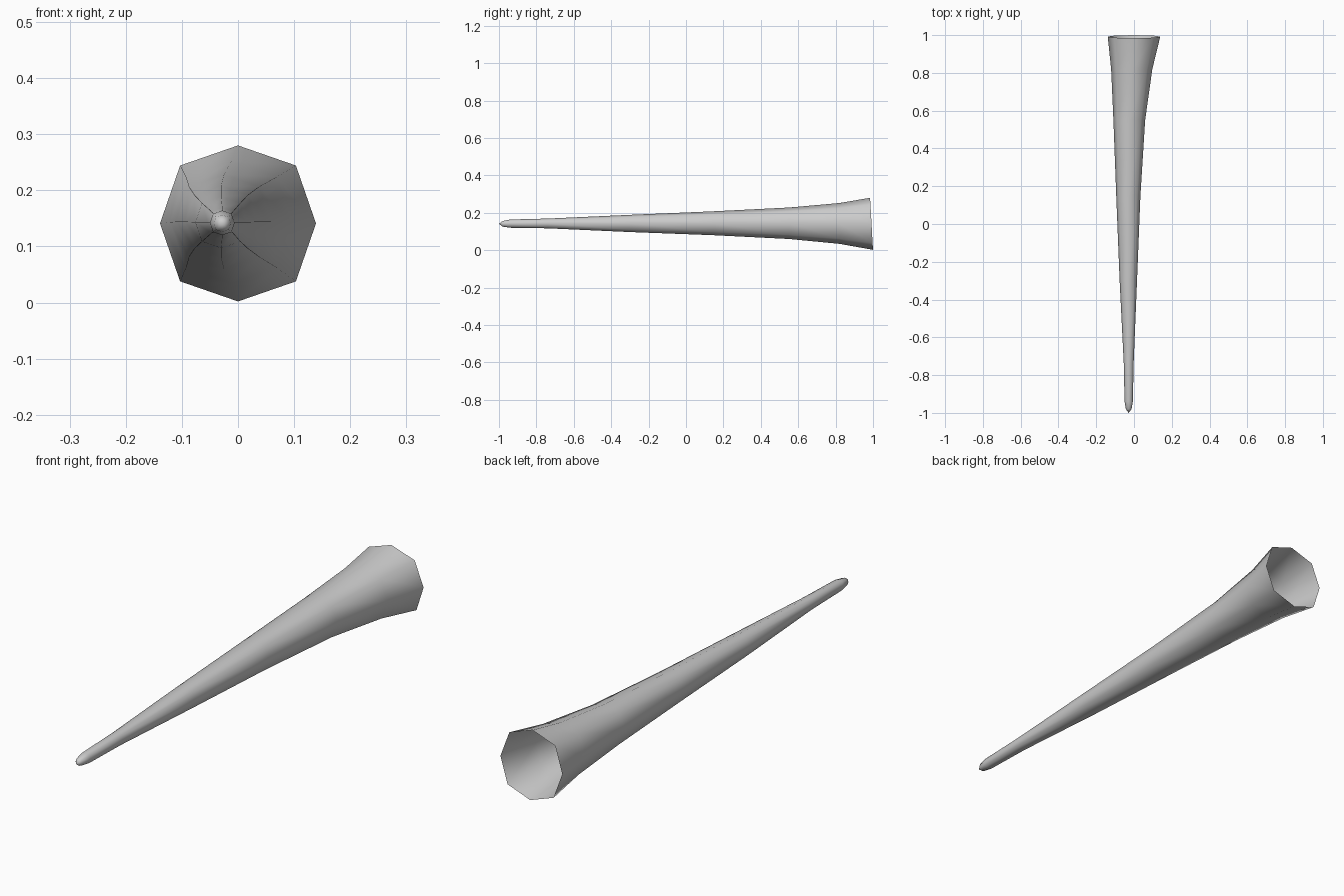
import bpy, bmesh, math

if "Cube" in bpy.data.objects:
    bpy.data.objects.remove(bpy.data.objects["Cube"])

# Rings along the horn: y, centre x, centre z, radius
RINGS = [
    (0.992, 0.0, 0.141, 0.139),
    (0.82, -0.012, 0.143, 0.109),
    (0.55, -0.025, 0.144, 0.084),
    (0.15, -0.030, 0.144, 0.064),
    (-0.30, -0.030, 0.143, 0.046),
    (-0.74, -0.028, 0.143, 0.026),
    (-0.94, -0.028, 0.142, 0.022),
    (-0.98, -0.028, 0.141, 0.015),
]
SIDES = 8

bm = bmesh.new()
loops = []
for i, (y, cx, cz, r) in enumerate(RINGS):
    loop = []
    for k in range(SIDES):
        a = math.tau * k / SIDES
        rr = r * (1.05 if k % 2 else 1.0)      # slightly squared octagon
        tilt = -0.008 * math.sin(a) if i == 0 else 0   # rim leans a little
        loop.append(bm.verts.new((cx + rr * math.cos(a), y + tilt, cz + rr * math.sin(a))))
    loops.append(loop)

# Side walls
for a, b in zip(loops, loops[1:]):
    for k in range(SIDES):
        n = (k + 1) % SIDES
        bm.faces.new((a[k], a[n], b[n], b[k]))

# Rounded closed tip; the wide end stays open
tip = bm.verts.new((-0.028, -1.0, 0.141))
for k in range(SIDES):
    bm.faces.new((loops[-1][k], loops[-1][(k + 1) % SIDES], tip))

bmesh.ops.recalc_face_normals(bm, faces=bm.faces)
# Make sure normals face outward
f = max(bm.faces, key=lambda f: f.calc_center_median().z)
if f.normal.z < 0:
    bmesh.ops.reverse_faces(bm, faces=bm.faces)
for f in bm.faces:
    f.smooth = True

mesh = bpy.data.meshes.new("horn")
bm.to_mesh(mesh)
bm.free()
horn = bpy.data.objects.new("horn", mesh)
bpy.context.collection.objects.link(horn)
